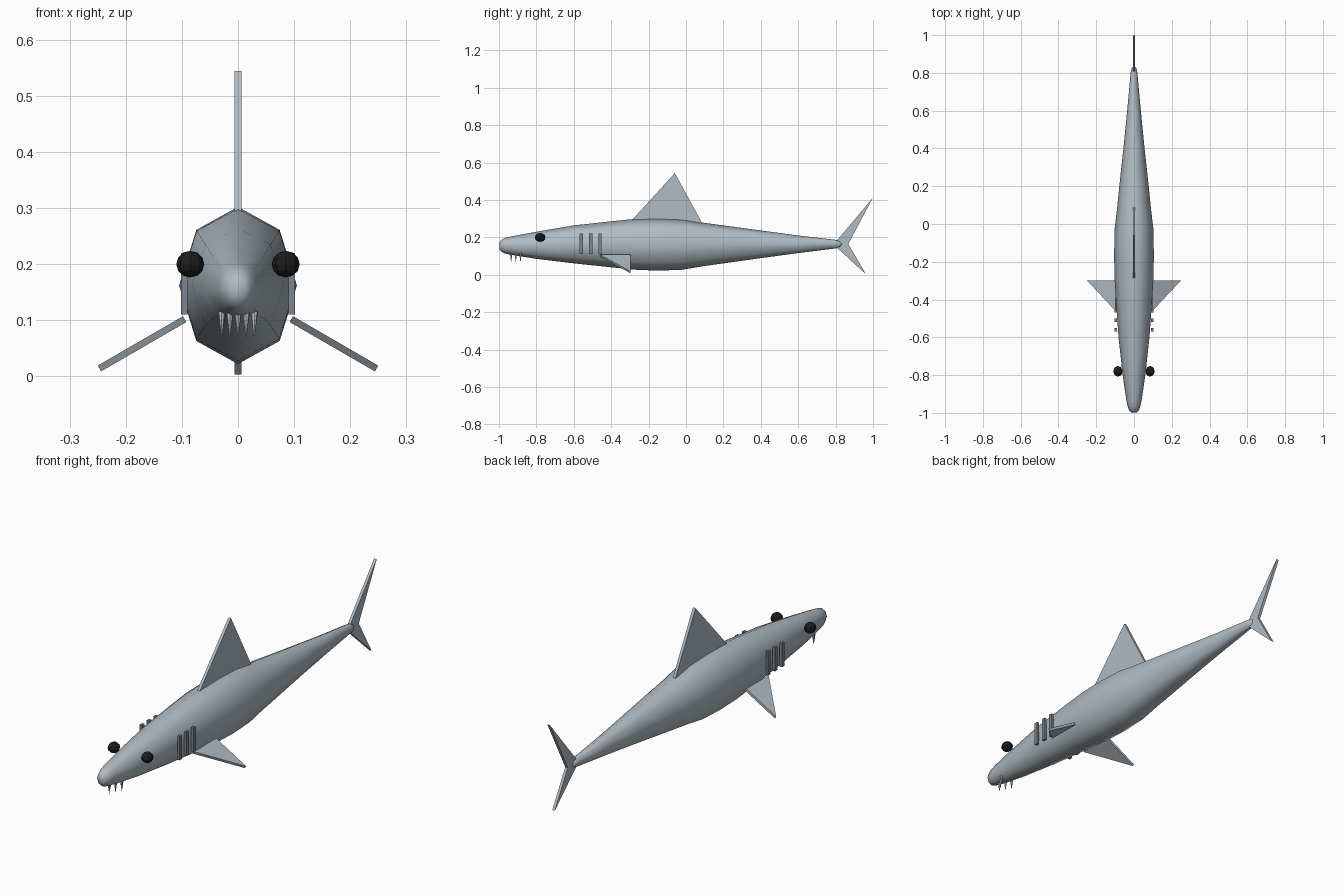
import bpy, bmesh, math
from mathutils import Vector

if "Cube" in bpy.data.objects:
    bpy.data.objects.remove(bpy.data.objects["Cube"])


def material(name, rgb):
    m = bpy.data.materials.new(name)
    m.diffuse_color = (*rgb, 1)
    m.use_nodes = True
    m.node_tree.nodes["Principled BSDF"].inputs["Base Color"].default_value = m.diffuse_color
    return m


SKIN = material("blue_grey_skin", (0.43, 0.50, 0.545))
GILL = material("dark_gill_grey", (0.20, 0.235, 0.27))
BLACK = material("eye_black", (0.012, 0.012, 0.012))
TOOTH = material("tooth_white", (0.60, 0.62, 0.63))


def finish(bm, name, mat):
    bmesh.ops.recalc_face_normals(bm, faces=bm.faces)
    me = bpy.data.meshes.new(name)
    bm.to_mesh(me)
    bm.free()
    ob = bpy.data.objects.new(name, me)
    bpy.context.collection.objects.link(ob)
    me.materials.append(mat)
    return ob


def plate(name, outline, thickness, mat):
    """Flat slab: outline of 3D points, thickened both ways along its normal."""
    bm = bmesh.new()
    pts = [Vector(p) for p in outline]
    n = (pts[1] - pts[0]).cross(pts[2] - pts[0]).normalized() * thickness / 2
    a = [bm.verts.new(p + n) for p in pts]
    b = [bm.verts.new(p - n) for p in pts]
    bm.faces.new(a)
    bm.faces.new(b[::-1])
    for i in range(len(pts)):
        j = (i + 1) % len(pts)
        bm.faces.new((a[i], b[i], b[j], a[j]))
    return finish(bm, name, mat)


# Body: eight-sided rings lofted along y (y, bottom z, top z, half width)
RINGS = [(-0.998, 0.14, 0.172, 0.014), (-0.988, 0.124, 0.187, 0.025),
         (-0.965, 0.113, 0.198, 0.034), (-0.93, 0.106, 0.206, 0.041),
         (-0.8, 0.085, 0.23, 0.060), (-0.6, 0.061, 0.264, 0.082),
         (-0.4, 0.040, 0.286, 0.096), (-0.27, 0.027, 0.299, 0.104),
         (-0.15, 0.022, 0.302, 0.105), (-0.02, 0.027, 0.297, 0.102),
         (0.08, 0.044, 0.280, 0.090), (0.2, 0.061, 0.264, 0.078),
         (0.4, 0.089, 0.237, 0.056), (0.6, 0.116, 0.210, 0.036),
         (0.8, 0.141, 0.187, 0.018), (0.822, 0.146, 0.182, 0.014),
         (0.832, 0.155, 0.173, 0.007)]
bm = bmesh.new()
loops = []
for y, lo, hi, w in RINGS:
    angles = [math.tau * i / 8 for i in range(8)]
    loops.append([bm.verts.new((w * math.sin(a), y,
                                (lo + hi) / 2 + (hi - lo) / 2 * math.cos(a)))
                  for a in angles])
for p, q in zip(loops, loops[1:]):
    for i in range(8):
        j = (i + 1) % 8
        bm.faces.new((p[i], p[j], q[j], q[i]))
bm.faces.new(loops[0])
bm.faces.new(loops[-1])
for f in bm.faces:
    f.smooth = True
finish(bm, "body", SKIN)

# Dorsal and tail fins
plate("dorsal_fin", [(0, -0.30, 0.28), (0, -0.06, 0.544), (0, 0.09, 0.27)], 0.013, SKIN)
plate("tail_fin_upper", [(0, 0.80, 0.165), (0, 0.81, 0.187), (0, 0.998, 0.41),
                         (0, 0.868, 0.165)], 0.013, SKIN)
plate("tail_fin_lower", [(0, 0.80, 0.165), (0, 0.868, 0.165), (0, 0.962, 0.003),
                         (0, 0.81, 0.142)], 0.013, SKIN)

for s, side in ((1, "left"), (-1, "right")):
    # Pectoral fins sloping down and out
    plate("pectoral_fin_" + side, [(s * 0.095, -0.46, 0.102), (s * 0.095, -0.298, 0.102),
                                   (s * 0.247, -0.298, 0.014)], 0.012, SKIN)
    # Gill slats
    for k, y in enumerate((-0.56, -0.51, -0.46)):
        plate(f"gill_{side}_{k + 1}",
              [(s * 0.096, y - 0.009, 0.11), (s * 0.096, y + 0.009, 0.11),
               (s * 0.096, y + 0.009, 0.22), (s * 0.096, y - 0.009, 0.22)], 0.012, GILL)
    # Faceted eyes
    bm = bmesh.new()
    bmesh.ops.create_uvsphere(bm, u_segments=8, v_segments=6, radius=0.025)
    bmesh.ops.scale(bm, vec=(1, 1.15, 0.95), verts=bm.verts)
    bmesh.ops.translate(bm, vec=(s * 0.085, -0.78, 0.2), verts=bm.verts)
    finish(bm, "eye_" + side, BLACK)

# Teeth: small cones pointing down in an arc under the snout
for k, x in enumerate((-0.029, -0.0145, 0, 0.0145, 0.029)):
    bm = bmesh.new()
    bmesh.ops.create_cone(bm, cap_ends=True, segments=8, radius1=0, radius2=0.007, depth=0.05)
    bmesh.ops.translate(bm, vec=(x, -0.935 + 1.72 * abs(x), 0.091), verts=bm.verts)
    finish(bm, f"tooth_{k + 1}", TOOTH)
